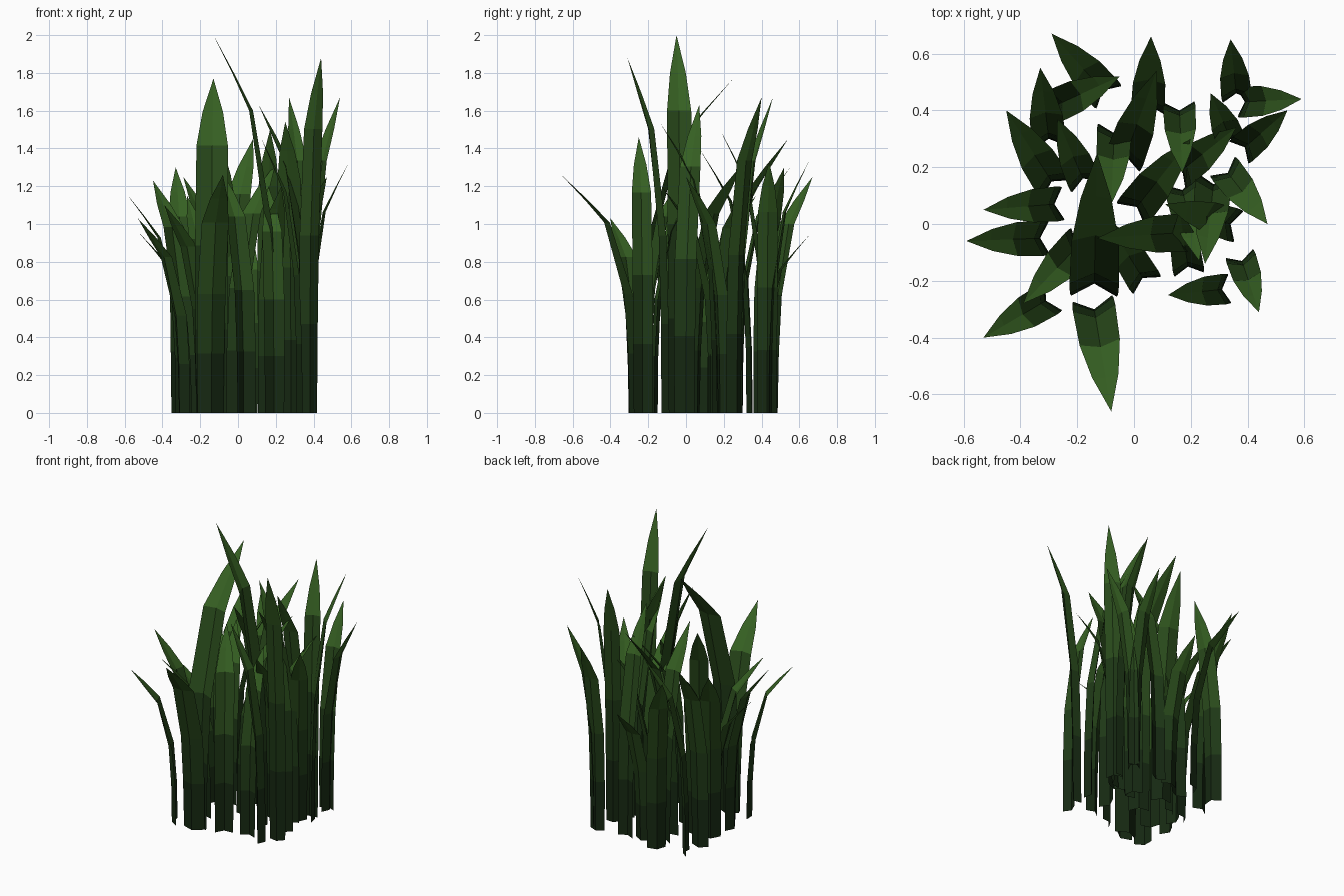
import bpy
from mathutils import Vector


def material(name, rgb):
    m = bpy.data.materials.new(name)
    m.diffuse_color = (*rgb, 1)
    return m


# Dark at the root, brighter toward the tip
greens = [material("root_green", (0.008, 0.022, 0.006)),
          material("lower_green", (0.013, 0.040, 0.008)),
          material("middle_green", (0.022, 0.068, 0.011)),
          material("tip_green", (0.036, 0.115, 0.016))]

# Rows up the blade: height, lean and width fractions, then fold depth
ROWS = [(0, 0, 0.92, 0.55), (0.25, 0.015, 0.97, 0.5), (0.5, 0.08, 1.0, 0.45),
        (0.8, 0.37, 0.95, 0.25), (0.9, 0.67, 0.62, 0.15)]


def blade(name, bx, by, tx, ty, h):
    """Folded blade with a midrib, bending from root (bx, by) to tip (tx, ty, h)."""
    root, tip = Vector((bx, by, 0)), Vector((tx, ty, 0))
    reach = tip - root
    lean = reach.normalized()
    side = Vector((-lean.y, lean.x, 0))
    width = 0.06 + 0.25 * reach.length
    verts, faces = [], []
    for hf, lf, wf, fold in ROWS:
        c = root + reach * lf + Vector((0, 0, h * hf))
        w = width * wf / 2
        back = lean * w * fold
        verts += [c - side * w - back, c, c + side * w - back]
    verts.append(tip + Vector((0, 0, h)))
    last = len(ROWS) - 1
    for r in range(last):
        for k in range(2):
            a = r * 3 + k
            faces.append((a, a + 1, a + 4, a + 3))
    for k in range(2):
        faces.append((last * 3 + k, last * 3 + k + 1, len(verts) - 1))
    me = bpy.data.meshes.new(name)
    me.from_pydata(verts, [], faces)
    for g in greens:
        me.materials.append(g)
    for p in me.polygons:
        p.material_index = min(p.index // 2, 3)
    ob = bpy.data.objects.new(name, me)
    bpy.context.collection.objects.link(ob)


# Root x, root y, tip x, tip y, height
BLADES = [
    (-0.11, 0.47, -0.29, 0.67, 1.25), (-0.27, 0.42, -0.05, 0.52, 1.30),
    (-0.30, 0.30, -0.33, 0.55, 1.30), (-0.29, 0.15, -0.45, 0.40, 1.23),
    (-0.28, 0.07, -0.53, 0.05, 0.96), (-0.33, -0.05, -0.59, -0.06, 1.16),
    (-0.31, -0.27, -0.53, -0.40, 1.03), (-0.20, -0.08, -0.39, -0.28, 1.10),
    (-0.14, -0.30, -0.08, -0.66, 1.26), (0.05, 0.42, 0.06, 0.66, 0.95),
    (-0.03, 0.24, 0.08, 0.54, 1.45), (0.36, 0.46, 0.34, 0.65, 1.33),
    (0.39, 0.43, 0.59, 0.44, 1.33), (0.39, 0.27, 0.54, 0.40, 1.67),
    (0.34, 0.30, 0.27, 0.46, 1.67), (0.17, 0.19, 0.36, 0.34, 1.22),
    (0.16, 0.40, 0.17, 0.18, 1.50), (0.33, 0.18, 0.47, 0.00, 1.25),
    (0.28, 0.14, 0.25, -0.14, 1.54), (0.38, -0.13, 0.44, -0.31, 1.88),
    (0.31, -0.23, 0.12, -0.25, 1.46), (0.19, -0.15, 0.16, 0.05, 1.20),
    (0.17, -0.03, -0.13, -0.05, 2.00), (-0.07, 0.32, -0.08, 0.07, 1.40),
    (-0.14, -0.21, -0.13, 0.25, 1.77), (0.34, 0.00, 0.11, 0.07, 1.63),
    (0.01, 0.06, 0.20, 0.30, 1.32), (0.03, -0.19, -0.10, 0.02, 1.30),
    (-0.18, 0.16, -0.27, 0.37, 1.15), (0.17, 0.12, 0.23, -0.13, 1.20),
]
for i, b in enumerate(BLADES):
    blade(f"grass_blade_{i + 1:02d}", *b)
